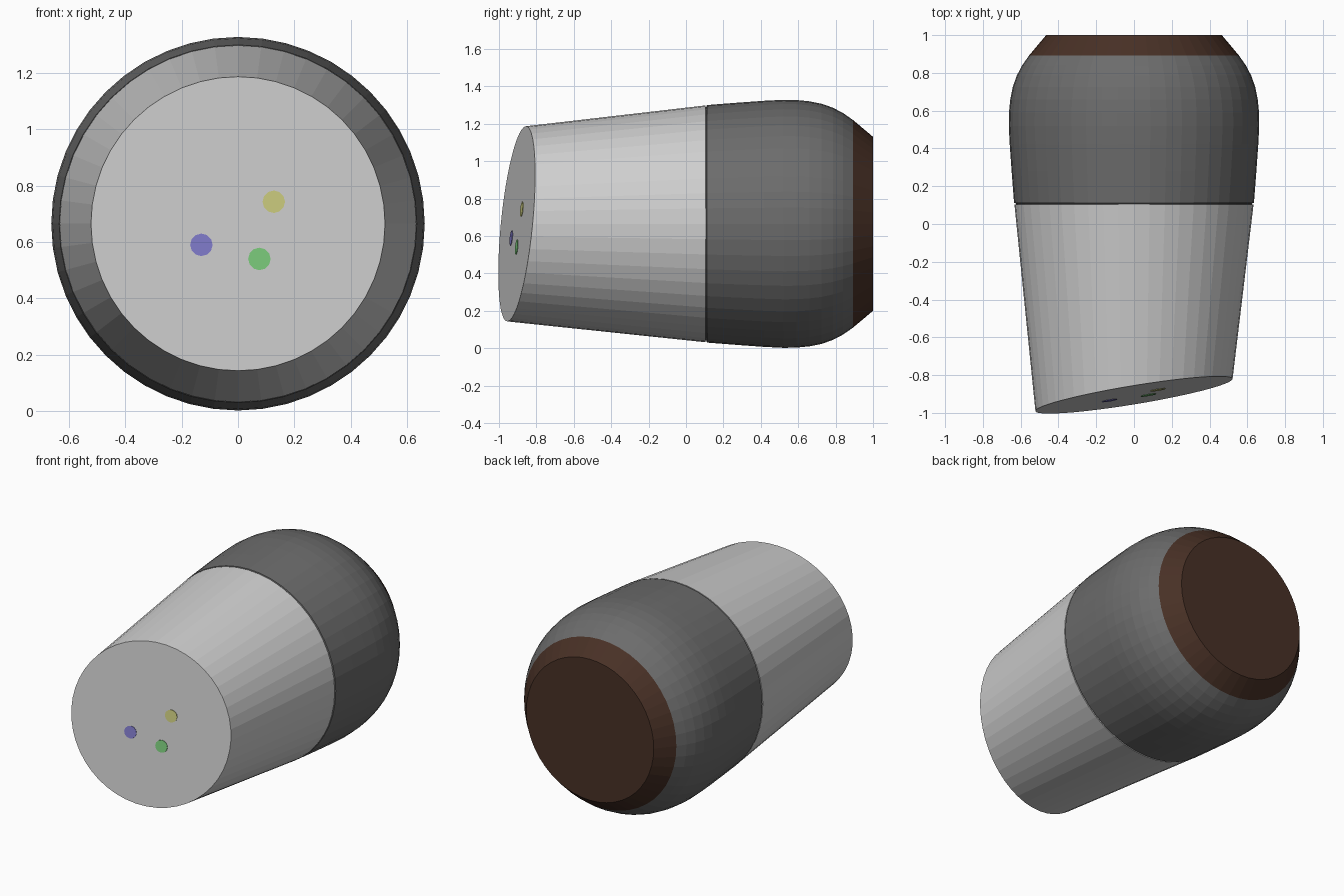
import bpy, bmesh, math

if "Cube" in bpy.data.objects:
    bpy.data.objects.remove(bpy.data.objects["Cube"])

SEG = 48
CZ = 0.665          # height of the long axis


def material(name, rgb):
    m = bpy.data.materials.new(name)
    m.diffuse_color = (*rgb, 1)
    m.use_nodes = True
    m.node_tree.nodes["Principled BSDF"].inputs["Base Color"].default_value = m.diffuse_color
    return m


def slant(x, z):
    """Depth of the tilted front face at a point (z relative to the axis)."""
    return -0.905 + 0.163 * x + 0.096 * z


def lathe(name, profile, mat, seg=SEG, centre=(0, 0)):
    """Capped solid around the y axis. Profile holds (radius, depth);
    depth is a number or a function of x, z."""
    bm = bmesh.new()
    rings = []
    for r, depth in profile:
        ring = []
        for i in range(seg):
            a = 2 * math.pi * i / seg
            x, z = centre[0] + r * math.cos(a), centre[1] + r * math.sin(a)
            y = depth(x, z) if callable(depth) else depth
            ring.append(bm.verts.new((x, y, z + CZ)))
        rings.append(ring)
    for lo, hi in zip(rings, rings[1:]):
        for i in range(seg):
            j = (i + 1) % seg
            bm.faces.new((lo[i], lo[j], hi[j], hi[i]))
    bm.faces.new(rings[0])
    bm.faces.new(rings[-1])
    bmesh.ops.recalc_face_normals(bm, faces=bm.faces)
    me = bpy.data.meshes.new(name)
    bm.to_mesh(me)
    bm.free()
    me.materials.append(mat)
    ob = bpy.data.objects.new(name, me)
    bpy.context.collection.objects.link(ob)
    return ob


light = material("light grey", (0.62, 0.62, 0.62))
dark = material("dark grey", (0.15, 0.15, 0.15))
brown = material("dark brown", (0.065, 0.03, 0.019))

# Tapered front body with slanted face
lathe("front_body", [(0.522, slant), (0.633, 0.103)], light)

# Rounded rear housing, with a fine groove at the seam
lathe("rear_housing", [
    (0.625, 0.10), (0.625, 0.109), (0.635, 0.112), (0.648, 0.28),
    (0.658, 0.42), (0.663, 0.52), (0.662, 0.59), (0.655, 0.66),
    (0.642, 0.725), (0.621, 0.785), (0.592, 0.84), (0.555, 0.893)], dark)

# Chamfered end cap
lathe("end_cap", [(0.555, 0.893), (0.465, 1.0)], brown)

# Three coloured dots on the slanted face
for colour, rgb, x, z in (
        ("blue", (0.22, 0.20, 0.60), -0.13, 0.59),
        ("yellow", (0.60, 0.60, 0.21), 0.127, 0.743),
        ("green", (0.20, 0.60, 0.20), 0.076, 0.54)):
    lathe(colour + "_dot",
          [(0.04, lambda px, pz: slant(px, pz) - 0.003),
           (0.04, lambda px, pz: slant(px, pz) + 0.003)],
          material("soft " + colour, rgb), 12, (x, z - CZ))
